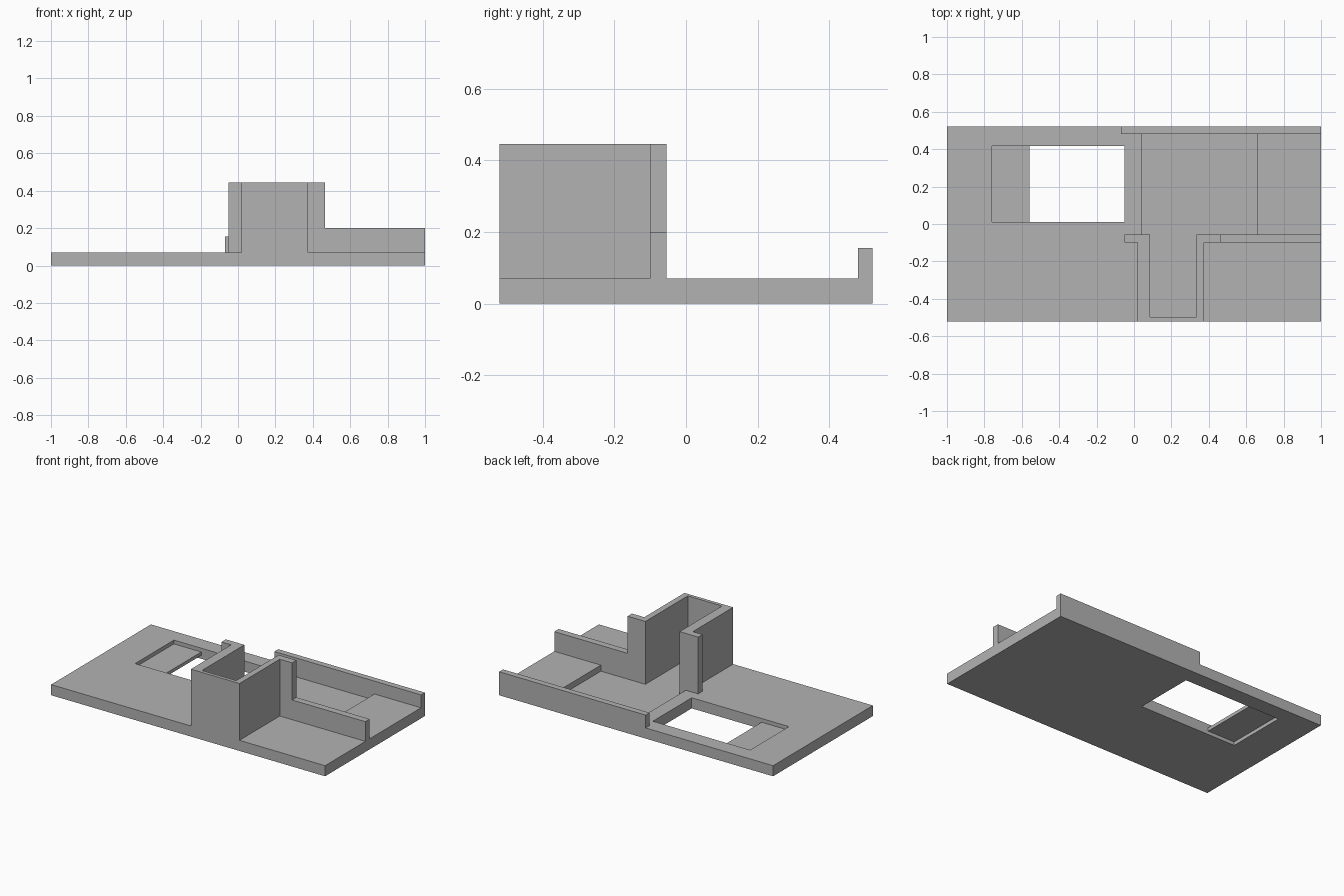
import bpy
import bmesh

cube = bpy.data.objects.get("Cube")
if cube:
    bpy.data.objects.remove(cube)

grey = bpy.data.materials.new("plain grey")
grey.use_nodes = True
colour = (0.45, 0.45, 0.45, 1)
grey.diffuse_color = colour
grey.node_tree.nodes["Principled BSDF"].inputs["Base Color"].default_value = colour


def prism(name, outline, z0, z1):
    """Extrude a flat outline from z0 up to z1."""
    bm = bmesh.new()
    face = bm.faces.new([bm.verts.new((x, y, z0)) for x, y in outline])
    top = bmesh.ops.extrude_face_region(bm, geom=[face])["geom"]
    verts = [v for v in top if isinstance(v, bmesh.types.BMVert)]
    bmesh.ops.translate(bm, verts=verts, vec=(0, 0, z1 - z0))
    bmesh.ops.recalc_face_normals(bm, faces=bm.faces)
    mesh = bpy.data.meshes.new(name)
    bm.to_mesh(mesh)
    bm.free()
    mesh.materials.append(grey)
    obj = bpy.data.objects.new(name, mesh)
    bpy.context.collection.objects.link(obj)
    return obj


def box(name, x0, x1, y0, y1, z0, z1):
    return prism(name, [(x0, y0), (x1, y0), (x1, y1), (x0, y1)], z0, z1)


def cut(target, cutter):
    """Subtract the cutter, then remove it."""
    mod = target.modifiers.new("cut", "BOOLEAN")
    mod.operation = "DIFFERENCE"
    mod.solver = "EXACT"
    mod.object = cutter
    cutter.hide_render = True
    bpy.context.view_layer.objects.active = target
    bpy.ops.object.modifier_apply(modifier=mod.name)
    bpy.data.objects.remove(cutter)


FLOOR, SUNK, TOWER = 0.07, 0.03, 0.445
BACK, FRONT = 0.52, -0.52
WALL_F, WALL_B = -0.1, -0.055      # front and back of the cross wall
IN_L, IN_R, IN_F = 0.085, 0.335, -0.497   # inside of the tower

# Floor slab with a through opening and a sunken area reaching into the tower
floor = box("floor_slab", -1, 1, FRONT, BACK, 0, FLOOR)
cut(floor, box("opening_cutter", -0.76, -0.05, 0.012, 0.417, -0.1, 0.2))
cut(floor, prism("sunken_cutter", [
    (0.04, 0.48), (0.04, WALL_B), (IN_L, WALL_B), (IN_L, IN_F),
    (IN_R, IN_F), (IN_R, WALL_B), (0.66, WALL_B), (0.66, 0.48)], SUNK, 0.2))

# Thin ledge at one end of the opening
box("opening_ledge", -0.76, -0.56, 0.012, 0.417, 0.023, 0.045)

# Three-sided tower with a short flange on each side
prism("tower_walls", [
    (0.02, FRONT), (0.375, FRONT), (0.375, WALL_F), (0.465, WALL_F),
    (0.465, WALL_B), (IN_R, WALL_B), (IN_R, IN_F), (IN_L, IN_F),
    (IN_L, WALL_B), (-0.05, WALL_B), (-0.05, WALL_F), (0.02, WALL_F)],
    FLOOR, TOWER)

# Low walls
box("cross_wall", 0.465, 1, WALL_F, WALL_B, FLOOR, 0.2)
box("back_wall", -0.07, 1, 0.48, BACK, FLOOR, 0.155)
